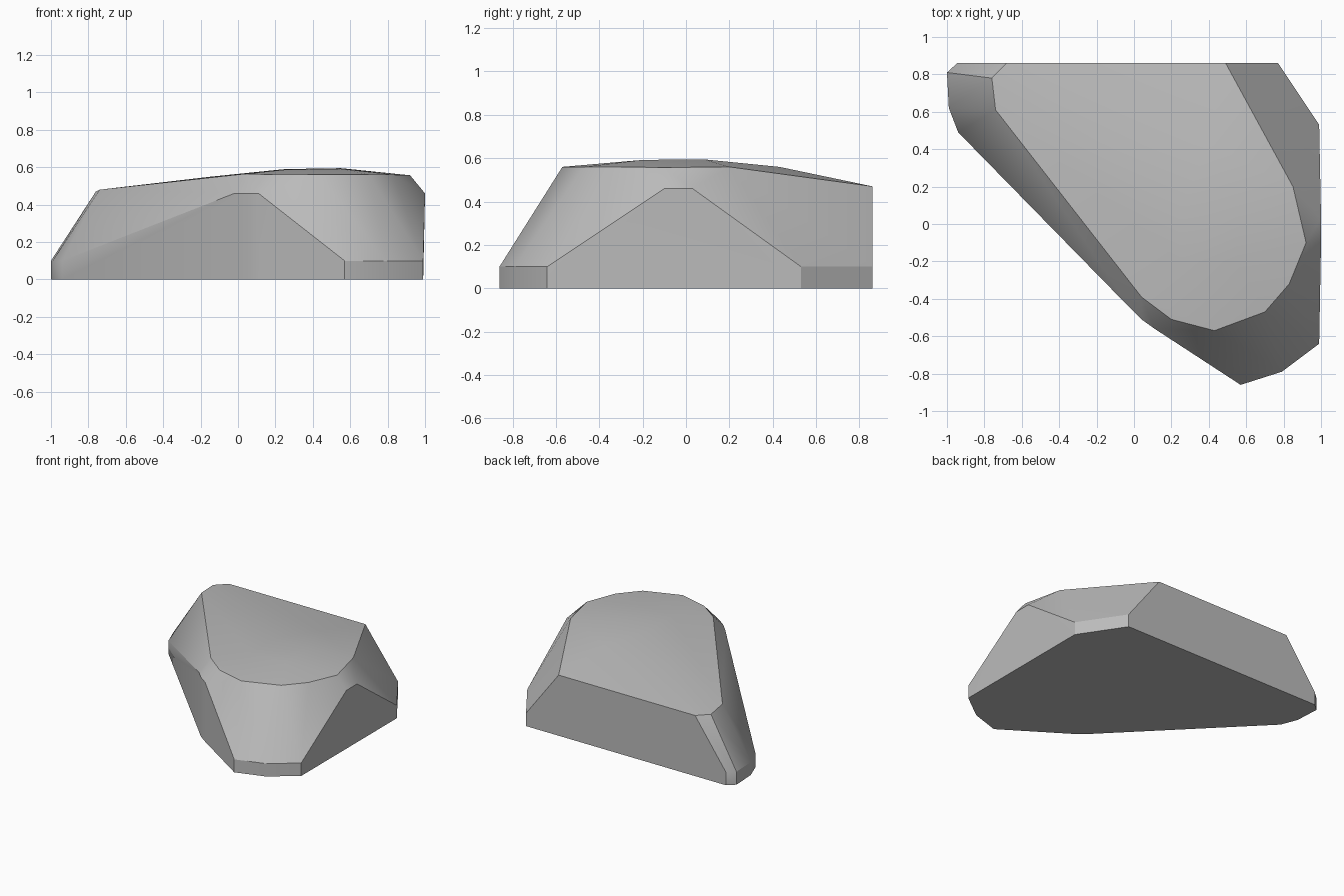
import bpy
import bmesh
import math

cube = bpy.data.objects.get("Cube")
if cube:
    bpy.data.objects.remove(cube, do_unlink=True)

# Stone colour
stone = bpy.data.materials.new("stone grey")
stone.use_nodes = True
grey = (0.5, 0.5, 0.5, 1)
stone.diffuse_color = grey
stone.node_tree.nodes["Principled BSDF"].inputs["Base Color"].default_value = grey

# Footprint, extruded into a low vertical skirt
footprint = [(-0.945, 0.86), (0.77, 0.86), (0.99, 0.53), (0.99, -0.64),
             (0.79, -0.79), (0.57, -0.86), (0.11, -0.56), (0.04, -0.51),
             (-0.02, -0.45), (-0.94, 0.49), (-0.99, 0.62), (-1, 0.81)]
points = [(x, y, z) for z in (0, 0.1) for x, y in footprint]

# Points where the flat side walls climb highest
points += [(x, y, 0.46) for x, y in
           [(-0.02, -0.45), (0.04, -0.51), (0.11, -0.56), (1, -0.1), (1, 0.03)]]

# Rim of the top surface
points += [(-0.68, 0.86, 0.47), (-0.76, 0.78, 0.47), (-0.74, 0.61, 0.48),
           (0.04, -0.39, 0.565), (0.2, -0.51, 0.56), (0.43, -0.57, 0.56),
           (0.7, -0.47, 0.56), (0.83, -0.32, 0.56), (0.92, -0.1, 0.557),
           (0.85, 0.2, 0.56), (0.49, 0.86, 0.47)]

# Gentle crown inside the rim
points += [(0.25, -0.2, 0.587), (0.55, -0.2, 0.592), (0.55, 0.08, 0.595),
           (0.25, 0.08, 0.59), (0.4, 0.43, 0.56), (-0.15, 0.4, 0.549)]

# The boulder is the convex skin around these points
bm = bmesh.new()
for p in points:
    bm.verts.new(p)
hull = bmesh.ops.convex_hull(bm, input=bm.verts)
loose = {g for g in hull["geom_interior"] + hull["geom_unused"]
         if isinstance(g, bmesh.types.BMVert)}
bmesh.ops.delete(bm, geom=list(loose), context="VERTS")
bmesh.ops.dissolve_limit(bm, angle_limit=math.radians(1),
                         verts=bm.verts, edges=bm.edges)
bmesh.ops.recalc_face_normals(bm, faces=bm.faces)

mesh = bpy.data.meshes.new("boulder")
bm.to_mesh(mesh)
bm.free()
mesh.materials.append(stone)
boulder = bpy.data.objects.new("boulder", mesh)
bpy.context.collection.objects.link(boulder)

# Soft shading across shallow edges, crisp at the rim
bpy.ops.object.select_all(action="DESELECT")
boulder.select_set(True)
bpy.context.view_layer.objects.active = boulder
bpy.ops.object.shade_smooth_by_angle(angle=math.radians(32))
